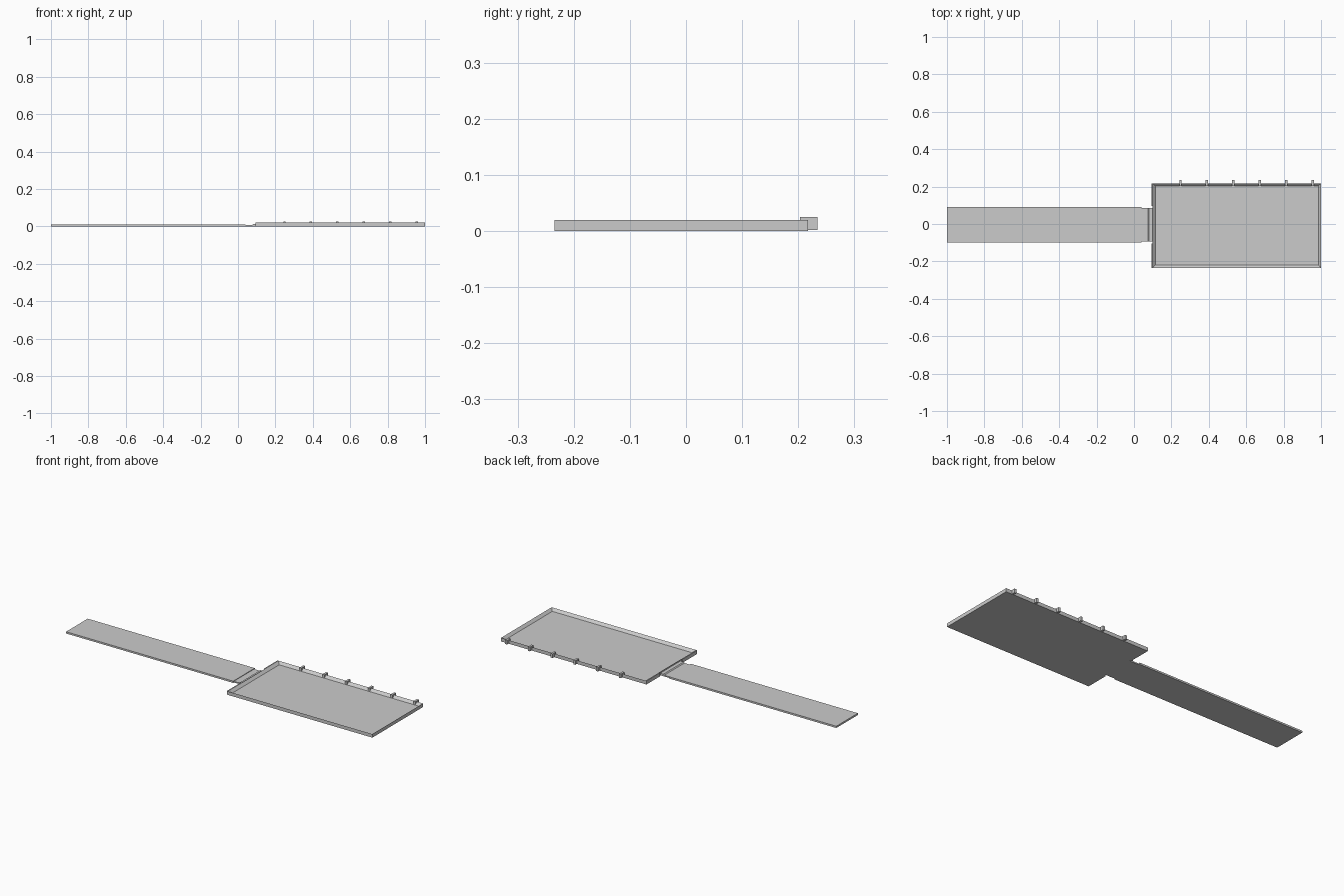
import bpy
import bmesh

cube = bpy.data.objects.get("Cube")
if cube:
    bpy.data.objects.remove(cube, do_unlink=True)

grey = bpy.data.materials.new("plain grey")
grey.use_nodes = True
colour = (0.6, 0.6, 0.6, 1)
grey.diffuse_color = colour
grey.node_tree.nodes["Principled BSDF"].inputs["Base Color"].default_value = colour


def finish(name, bm):
    bmesh.ops.recalc_face_normals(bm, faces=bm.faces)
    mesh = bpy.data.meshes.new(name)
    bm.to_mesh(mesh)
    bm.free()
    mesh.materials.append(grey)
    obj = bpy.data.objects.new(name, mesh)
    bpy.context.collection.objects.link(obj)
    return obj


def box_mesh(x, y, z):
    bm = bmesh.new()
    bmesh.ops.create_cube(bm, size=1)
    for v in bm.verts:
        v.co = [lo + (c + 0.5) * (hi - lo) for c, (lo, hi) in zip(v.co, (x, y, z))]
    return bm


def box(name, x, y, z):
    return finish(name, box_mesh(x, y, z))


def extruded_profile(name, points, y0, y1):
    """Extrude a side profile of (x, z) points along y."""
    bm = bmesh.new()
    face = bm.faces.new([bm.verts.new((x, y0, z)) for x, z in points])
    grown = bmesh.ops.extrude_face_region(bm, geom=[face])["geom"]
    verts = [g for g in grown if isinstance(g, bmesh.types.BMVert)]
    bmesh.ops.translate(bm, verts=verts, vec=(0, y1 - y0, 0))
    return finish(name, bm)


# Shallow tray: inset the top face for the rim, then sink the floor
bm = box_mesh((0.1, 1.0), (-0.234, 0.217), (0, 0.02))
bm.normal_update()
top = max(bm.faces, key=lambda f: f.normal.z)
bmesh.ops.inset_region(bm, faces=[top], thickness=0.02)
bmesh.ops.translate(bm, verts=top.verts, vec=(0, 0, -0.014))
finish("tray", bm)

# Small projecting ears at the corners beside the neck
for side, y in (("front", (-0.234, -0.105)), ("back", (0.095, 0.217))):
    box(side + "_tray_ear", (0.094, 0.1), y, (0, 0.02))

# Long flat strip with a stepped neck
box("strip", (-1.0, 0.04), (-0.1, 0.092), (0, 0.01))
neck = [(0.04, 0), (0.1, 0), (0.1, 0.012), (0.08, 0.012), (0.075, 0.007), (0.04, 0.007)]
extruded_profile("neck", neck, -0.094, 0.086)

# Row of pegs along the back edge
for i in range(6):
    x = 0.248 + i * 0.1415
    box(f"back_peg_{i + 1}", (x - 0.006, x + 0.006), (0.203, 0.234), (0.002, 0.025))
